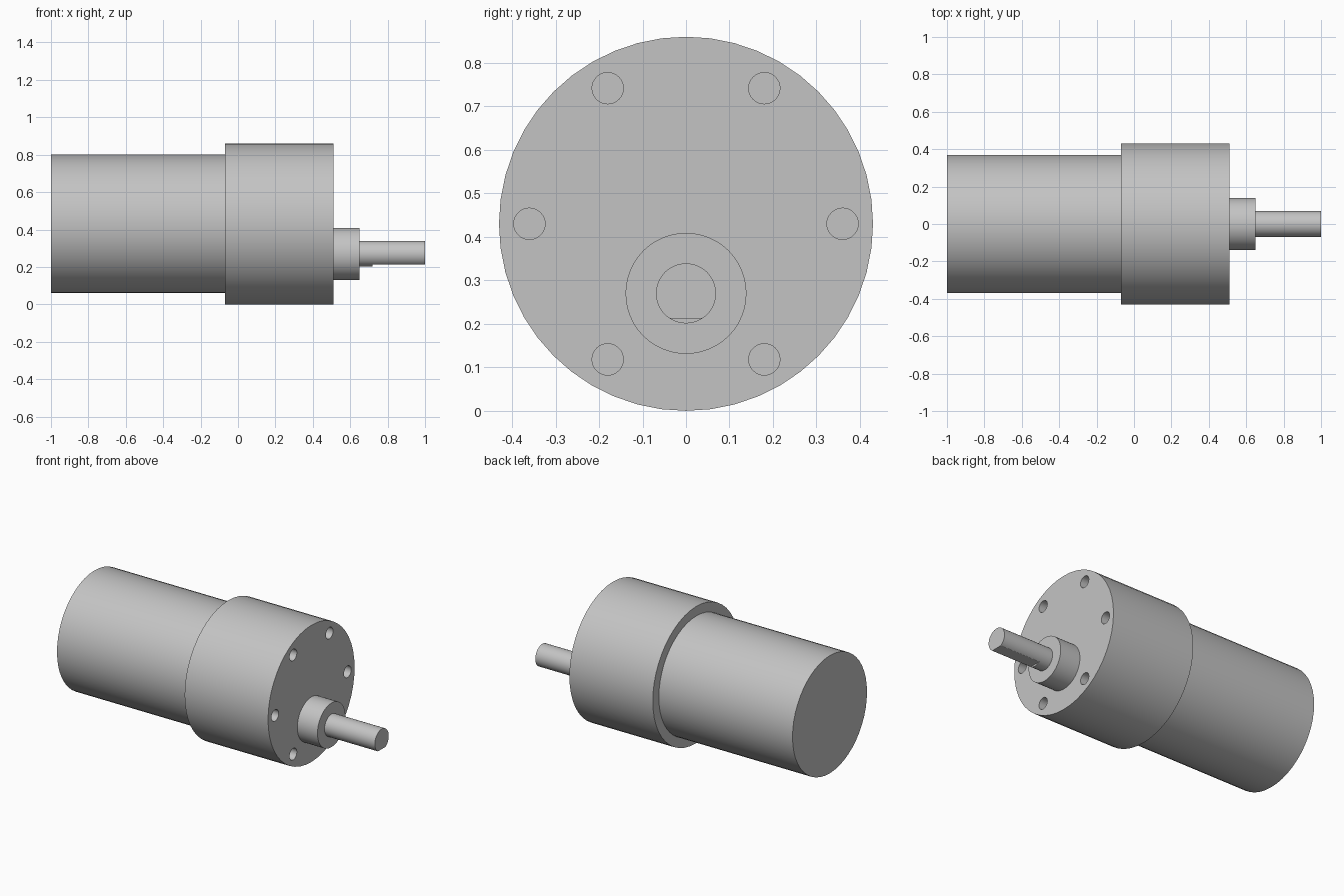
import bpy, bmesh, math
from mathutils import Matrix

cube = bpy.data.objects.get("Cube")
if cube:
    bpy.data.objects.remove(cube, do_unlink=True)

metal = bpy.data.materials.new("grey metal")
metal.use_nodes = True
grey = (0.55, 0.55, 0.55, 1)
metal.diffuse_color = grey
metal.node_tree.nodes["Principled BSDF"].inputs["Base Color"].default_value = grey

AXIS_Z = 0.43    # axis of motor and gearbox
SHAFT_Z = 0.27   # offset output axis


def add_object(name, bm):
    mesh = bpy.data.meshes.new(name)
    bm.to_mesh(mesh)
    bm.free()
    mesh.materials.append(metal)
    obj = bpy.data.objects.new(name, mesh)
    bpy.context.collection.objects.link(obj)
    return obj


def add_rod(bm, x0, x1, radius, y, z, sides):
    """Closed cylinder running along x."""
    place = Matrix.Translation(((x0 + x1) / 2, y, z)) @ Matrix.Rotation(math.pi / 2, 4, 'Y')
    bmesh.ops.create_cone(bm, cap_ends=True, segments=sides, radius1=radius,
                          radius2=radius, depth=x1 - x0, matrix=place)


def rod(name, x0, x1, radius, z, sides=48):
    bm = bmesh.new()
    add_rod(bm, x0, x1, radius, 0, z, sides)
    return add_object(name, bm)


def cut(obj, cutter):
    bpy.context.view_layer.objects.active = obj
    mod = obj.modifiers.new("cut", 'BOOLEAN')
    mod.operation = 'DIFFERENCE'
    mod.solver = 'EXACT'
    mod.object = cutter
    bpy.ops.object.modifier_apply(modifier=mod.name)
    bpy.data.objects.remove(cutter, do_unlink=True)


# Main bodies
motor = rod("motor_can", -1, -0.07, 0.37, AXIS_Z)
gearbox = rod("gearbox", -0.07, 0.51, 0.43, AXIS_Z)
boss = rod("shaft_boss", 0.51, 0.65, 0.139, SHAFT_Z)
shaft = rod("output_shaft", 0.65, 1, 0.069, SHAFT_Z)

# Ring of six blind mounting holes
bm = bmesh.new()
for i in range(6):
    a = i * math.pi / 3
    add_rod(bm, 0.39, 0.6, 0.036, 0.36 * math.cos(a), AXIS_Z + 0.36 * math.sin(a), 32)
cut(gearbox, add_object("hole_cutter", bm))

# Flat on the underside of the shaft
bm = bmesh.new()
bmesh.ops.create_cube(bm, size=0.4, matrix=Matrix.Translation((0.92, 0, 0.012)))
cut(shaft, add_object("flat_cutter", bm))

# Smooth round walls, crisp rims
bpy.ops.object.select_all(action='DESELECT')
for obj in (motor, gearbox, boss, shaft):
    obj.select_set(True)
bpy.context.view_layer.objects.active = gearbox
bpy.ops.object.shade_smooth_by_angle(angle=math.radians(30))
